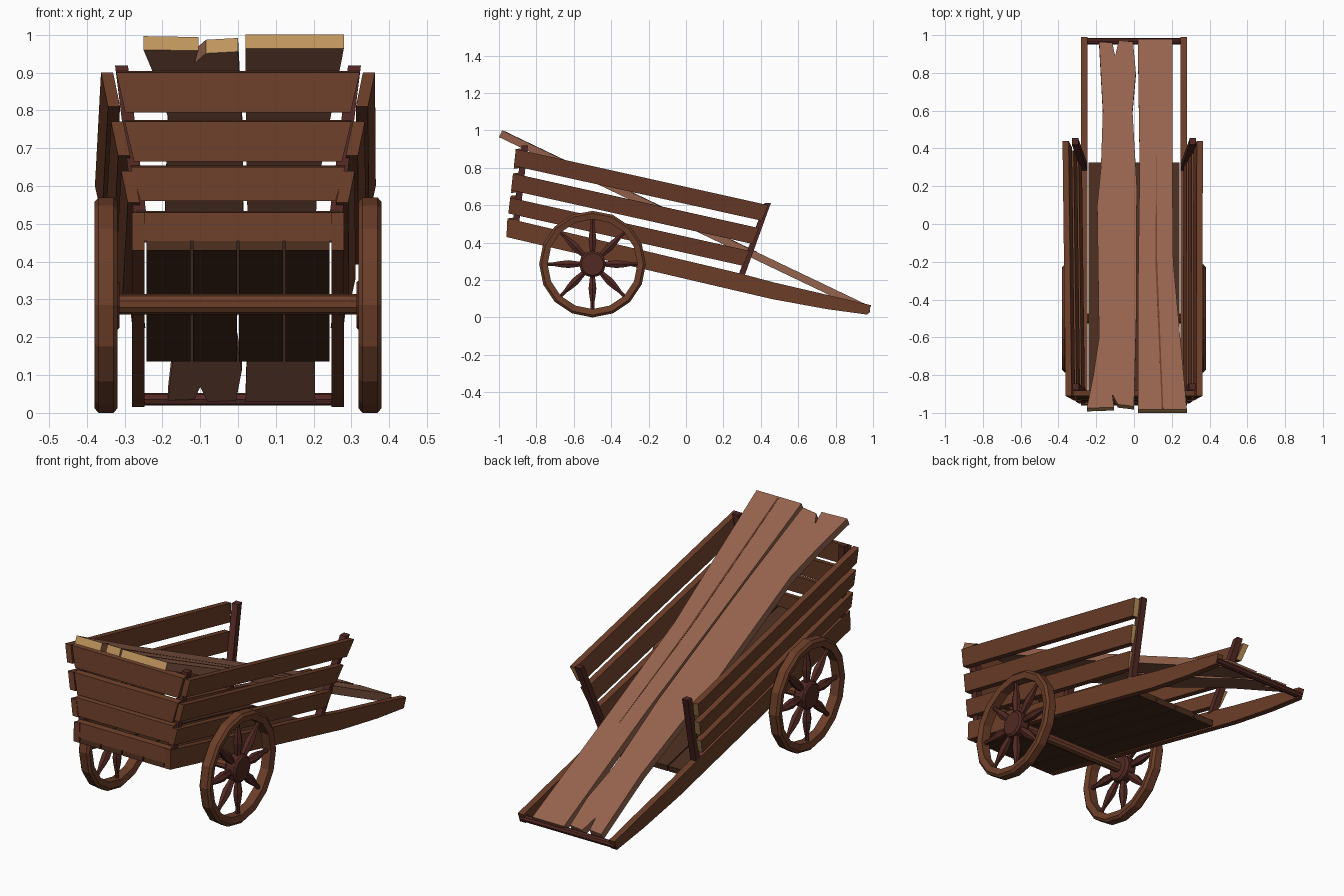
import bpy, bmesh, math
from mathutils import Vector, Matrix

if "Cube" in bpy.data.objects:
    bpy.data.objects.remove(bpy.data.objects["Cube"])


def material(name, rgb):
    m = bpy.data.materials.new(name)
    m.diffuse_color = (*rgb, 1)
    m.use_nodes = True
    m.node_tree.nodes["Principled BSDF"].inputs["Base Color"].default_value = m.diffuse_color
    return m


WOOD = material("board_wood", (0.15, 0.048, 0.022))
DARK = material("dark_wood", (0.085, 0.022, 0.017))
FLOOR = material("floor_wood", (0.07, 0.026, 0.013))
PLANK = material("plank_wood", (0.30, 0.125, 0.075))
CUT = material("cut_end", (0.52, 0.30, 0.11))


def finish(name, bm, mat, cut=None):
    """Turn a bmesh into an object; cut(face) marks pale sawn ends."""
    bmesh.ops.recalc_face_normals(bm, faces=bm.faces)
    bm.normal_update()
    if cut:
        for f in bm.faces:
            f.material_index = 1 if cut(f) else 0
    me = bpy.data.meshes.new(name)
    bm.to_mesh(me)
    bm.free()
    me.materials.append(mat)
    if cut:
        me.materials.append(CUT)
    ob = bpy.data.objects.new(name, me)
    bpy.context.collection.objects.link(ob)
    return ob


def prism(name, a, b, mat, cut=None):
    """Solid joining two matching outlines."""
    bm = bmesh.new()
    va = [bm.verts.new(p) for p in a]
    vb = [bm.verts.new(p) for p in b]
    bm.faces.new(va)
    bm.faces.new(vb[::-1])
    n = len(a)
    for i in range(n):
        j = (i + 1) % n
        bm.faces.new((va[i], vb[i], vb[j], va[j]))
    return finish(name, bm, mat, cut)


def lathe(name, profile, sides, mat, matrix, closed=False):
    """Revolve (radius, along) points about local x, capped unless closed."""
    bm = bmesh.new()
    rings = []
    for r, x in profile:
        rings.append([bm.verts.new(matrix @ Vector((
            x, r * math.sin(2 * math.pi * k / sides), -r * math.cos(2 * math.pi * k / sides))))
            for k in range(sides)])
    n = len(rings)
    for i in range(n if closed else n - 1):
        a, b = rings[i], rings[(i + 1) % n]
        for k in range(sides):
            j = (k + 1) % sides
            bm.faces.new((a[k], a[j], b[j], b[k]))
    if not closed:
        bm.faces.new(rings[0])
        bm.faces.new(rings[-1])
    return finish(name, bm, mat)


def post(name, p, q, w, mat):
    """Square post between two points."""
    sq = [(-w, -w), (w, -w), (w, w), (-w, w)]
    return prism(name, [(p[0] + i, p[1] + j, p[2]) for i, j in sq],
                 [(q[0] + i, q[1] + j, q[2]) for i, j in sq], mat)


def bed(y):
    """Height of the sloping bed's underside."""
    return 0.43 - 0.23 * (y + 0.96)


# Floor planks
for i in range(4):
    x0, x1 = -0.245 + i * 0.1225 + 0.003, -0.245 + (i + 1) * 0.1225 - 0.003
    prof = [(-0.96, 0.43), (0.32, bed(0.32)), (0.325, bed(0.32) + 0.03), (-0.955, 0.46)]
    prism("floor_plank", [(x0, y, z) for y, z in prof], [(x1, y, z) for y, z in prof], FLOOR)

# Front boards
for zt, zb, wt, wb in [(0.90, 0.795, 0.322, 0.298), (0.77, 0.665, 0.30, 0.275),
                       (0.65, 0.56, 0.283, 0.258), (0.53, 0.455, 0.27, 0.248)]:
    yt, yb = -0.96 + (zt - 0.43) * 0.106, -0.96 + (zb - 0.43) * 0.106
    face = [(-wt, yt, zt), (wt, yt, zt), (wb, yb, zb), (-wb, yb, zb)]
    prism("front_board", face, [(x, y + 0.03, z + 0.004) for x, y, z in face], WOOD)

# Side boards: (y, z) corners front top, rear top, rear bottom, front bottom
side_boards = [[(-0.91, 0.90), (0.44, 0.60), (0.405, 0.517), (-0.92, 0.81)],
               [(-0.925, 0.77), (0.39, 0.478), (0.355, 0.393), (-0.935, 0.68)],
               [(-0.94, 0.64), (0.34, 0.356), (0.305, 0.276), (-0.95, 0.556)]]
shaft = [(-0.955, 0.53), (0.29, 0.235), (0.47, 0.187), (0.75, 0.122), (0.99, 0.065),
         (0.97, 0.015), (0.75, 0.045), (0.46, 0.098), (-0.96, 0.43)]

for s, side in ((1, "right"), (-1, "left")):
    for c in side_boards:
        outer = []
        for y, z in c:
            flare = 0.014 if s < 0 and y > 0 else 0
            outer.append((s * (0.266 + 0.2 * (z - bed(y)) + flare), y, z))
        inner = [(x - s * 0.032, y, z) for x, y, z in outer]
        prism(side + "_side_board", outer, inner, WOOD, lambda f: f.normal.y > 0.6)

    # Pulling shaft that doubles as bottom rail
    prism(side + "_shaft", [(s * 0.247, y, z) for y, z in shaft],
          [(s * 0.28, y, z) for y, z in shaft], WOOD)

    # Corner posts
    post(side + "_front_post", (s * 0.25, -0.915, 0.45), (s * 0.308, -0.862, 0.918), 0.017, DARK)
    post(side + "_rear_post", (s * 0.262, 0.297, 0.225), (s * 0.312, 0.437, 0.612), 0.017, DARK)

    # Wheel: rim, hub, spokes
    at = Matrix.Translation((s * 0.349, -0.5, 0.285))
    lathe(side + "_wheel_rim", [(0.24, -0.024), (0.272, -0.031), (0.285, -0.02),
                                (0.285, 0.02), (0.272, 0.031), (0.24, 0.024)],
          16, WOOD, at, True)
    lathe(side + "_wheel_hub", [(0.06, -0.036), (0.071, -0.022), (0.071, 0.022), (0.06, 0.031)],
          12, DARK, at @ Matrix.Scale(s, 4, (1, 0, 0)))
    for k in range(8):
        turn = Matrix.Rotation(k * math.pi / 4, 4, 'X') @ Matrix.Rotation(math.pi / 2, 4, 'Y')
        lathe(side + "_wheel_spoke", [(0.013, 0.05), (0.024, 0.13), (0.019, 0.17),
                                      (0.011, 0.21), (0.011, 0.25)],
              6, DARK, at @ turn)

# Axle and rear crossbar
lathe("axle", [(0.027, -0.33), (0.027, 0.33)], 10, WOOD, Matrix.Translation((0, -0.5, 0.287)))
lathe("rear_crossbar", [(0.017, -0.275), (0.017, 0.275)], 8, DARK,
      Matrix.Translation((0, 0.968, 0.036)))


# Loose planks lying on a slant: outlines as seen from above
def loose(name, outline, mat, lift=0.0, thick=0.04):
    top = [(x, y, 1.0 - 0.478 * (y + 0.983) + lift) for x, y in outline]
    low = [(x, y - 0.43 * thick, z - 0.9 * thick) for x, y, z in top]
    cut = (lambda f: f.normal.y < -0.75) if mat is PLANK else None
    return prism(name, top, low, mat, cut)


loose("loose_plank_right", [(0.02, -0.983), (0.28, -0.983), (0.24, -0.55), (0.208, -0.2),
                            (0.203, 0.3), (0.203, 0.98), (0.02, 0.98), (0.03, 0.3),
                            (0.022, -0.3)], PLANK)
loose("loose_plank_left", [(-0.25, -0.975), (-0.105, -0.97), (-0.115, -0.9), (-0.085, -0.955),
                           (0.0, -0.965), (0.012, -0.5), (0.015, 0.2), (-0.008, 0.6),
                           (0.01, 0.8), (-0.005, 0.965), (-0.08, 0.972), (-0.1, 0.89),
                           (-0.115, 0.96), (-0.185, 0.965), (-0.165, 0.6), (-0.175, 0.3),
                           (-0.195, 0.1), (-0.185, -0.6), (-0.215, -0.8)], PLANK)
loose("plank_crack", [(0.118, 0.38), (0.123, -0.2), (0.155, -0.975), (0.147, -0.975),
                      (0.113, -0.2)], WOOD, 0.002, 0.004)
